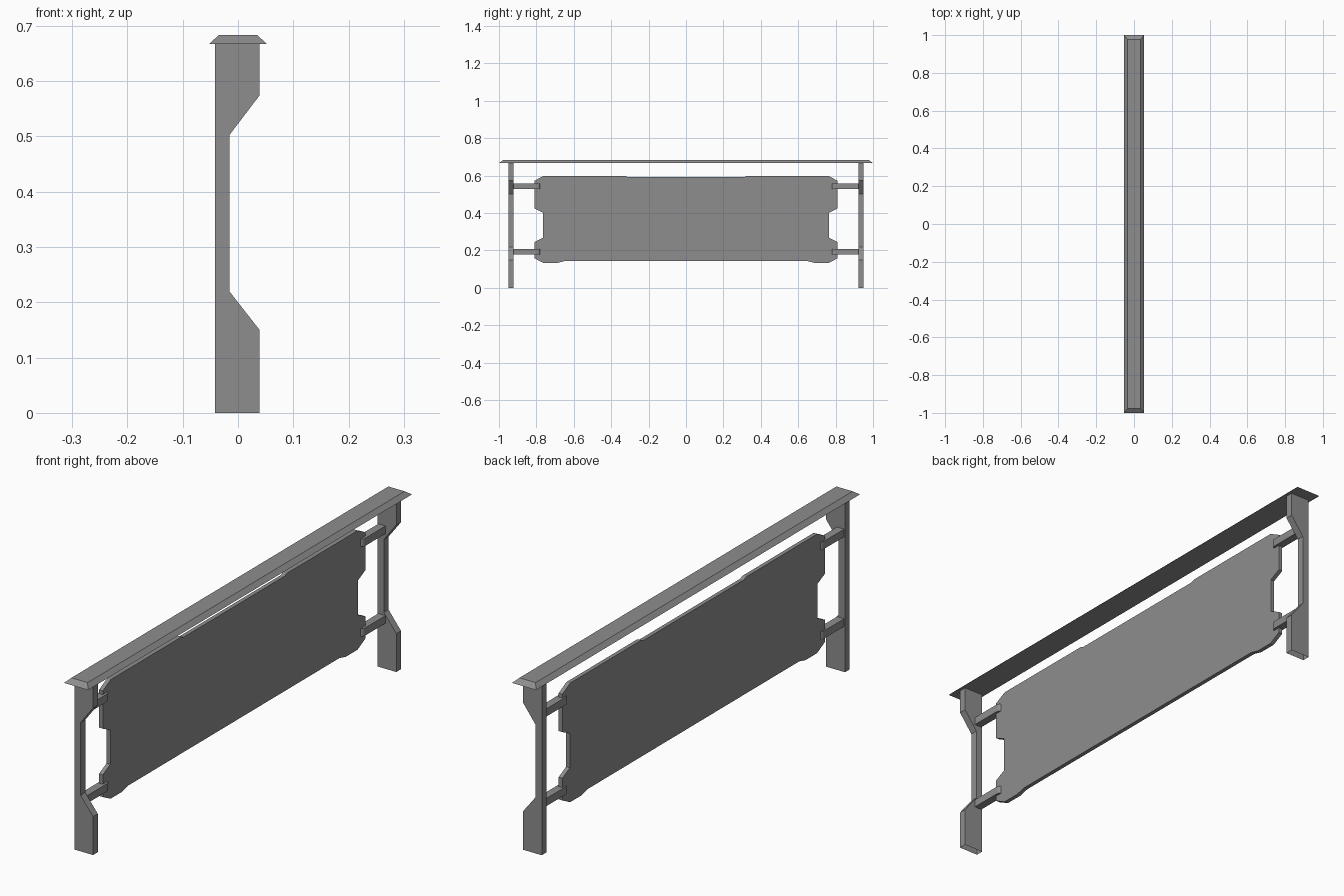
import bpy
import bmesh
import math

cube = bpy.data.objects.get("Cube")
if cube:
    bpy.data.objects.remove(cube, do_unlink=True)

GREY = (0.27, 0.27, 0.27, 1.0)
metal = bpy.data.materials.new("grey_metal")
metal.use_nodes = True
metal.diffuse_color = GREY
metal.node_tree.nodes["Principled BSDF"].inputs["Base Color"].default_value = GREY


def finish(name, bm):
    bmesh.ops.recalc_face_normals(bm, faces=bm.faces)
    mesh = bpy.data.meshes.new(name)
    bm.to_mesh(mesh)
    bm.free()
    mesh.materials.append(metal)
    obj = bpy.data.objects.new(name, mesh)
    bpy.context.collection.objects.link(obj)
    return obj


def extrude(name, points, offset, open_bottom=False):
    """Close a 3D outline and push it along an offset into a solid."""
    bm = bmesh.new()
    face = bm.faces.new([bm.verts.new(p) for p in points])
    result = bmesh.ops.extrude_face_region(bm, geom=[face], use_keep_orig=True)
    moved = [v for v in result["geom"] if isinstance(v, bmesh.types.BMVert)]
    bmesh.ops.translate(bm, verts=moved, vec=offset)
    bmesh.ops.recalc_face_normals(bm, faces=bm.faces)
    if open_bottom:
        low = [f for f in bm.faces if all(v.co.z < 0.001 for v in f.verts)]
        bmesh.ops.delete(bm, geom=low, context="FACES_ONLY")
    return finish(name, bm)


# Top rail: a long slab with all four upper edges sloped inward
bm = bmesh.new()
bmesh.ops.create_cube(bm, size=1)
for v in bm.verts:
    top = v.co.z > 0
    v.co.x = math.copysign(0.035 if top else 0.052, v.co.x)
    v.co.y = math.copysign(0.978 if top else 1.0, v.co.y)
    v.co.z = 0.683 if top else 0.667
finish("top_rail", bm)

# End posts: flat on one side, notched on the other
post_profile = [(-0.042, 0), (0.039, 0), (0.039, 0.15), (-0.015, 0.219),
                (-0.015, 0.503), (0.039, 0.574), (0.039, 0.667), (-0.042, 0.667)]
for label, side in (("front", -1), ("back", 1)):
    extrude(label + "_post", [(x, side * 0.95, z) for x, z in post_profile],
            (0, -side * 0.029, 0), open_bottom=True)

# Infill panel: half outline mirrored lengthwise
half = [(0.31, 0.592), (0.325, 0.598), (0.762, 0.598), (0.81, 0.573),
        (0.81, 0.425), (0.764, 0.402), (0.764, 0.268), (0.81, 0.245),
        (0.81, 0.158), (0.762, 0.133), (0.69, 0.133), (0.65, 0.143)]
outline = half + [(-y, z) for y, z in reversed(half)]
extrude("panel", [(-0.033, y, z) for y, z in outline], (0.016, 0, 0))

# Mounting bars: run from each post and clasp the panel with a rounded end
centre, radius, tip = -0.023, 0.0155, 0.78
steps = 8
arc = [(centre + radius * math.cos(math.pi * i / steps),
        tip + radius - radius * math.sin(math.pi * i / steps))
       for i in range(steps + 1)]
plan = [(centre + radius, 0.925)] + arc + [(centre - radius, 0.925)]
for label, side in (("front", -1), ("back", 1)):
    for level, z in (("lower", 0.178), ("upper", 0.528)):
        bar = extrude(f"{label}_{level}_bar", [(x, side * y, z) for x, y in plan],
                      (0, 0, 0.03))
        bpy.ops.object.select_all(action="DESELECT")
        bar.select_set(True)
        bpy.context.view_layer.objects.active = bar
        bpy.ops.object.shade_smooth_by_angle(angle=math.radians(35))
